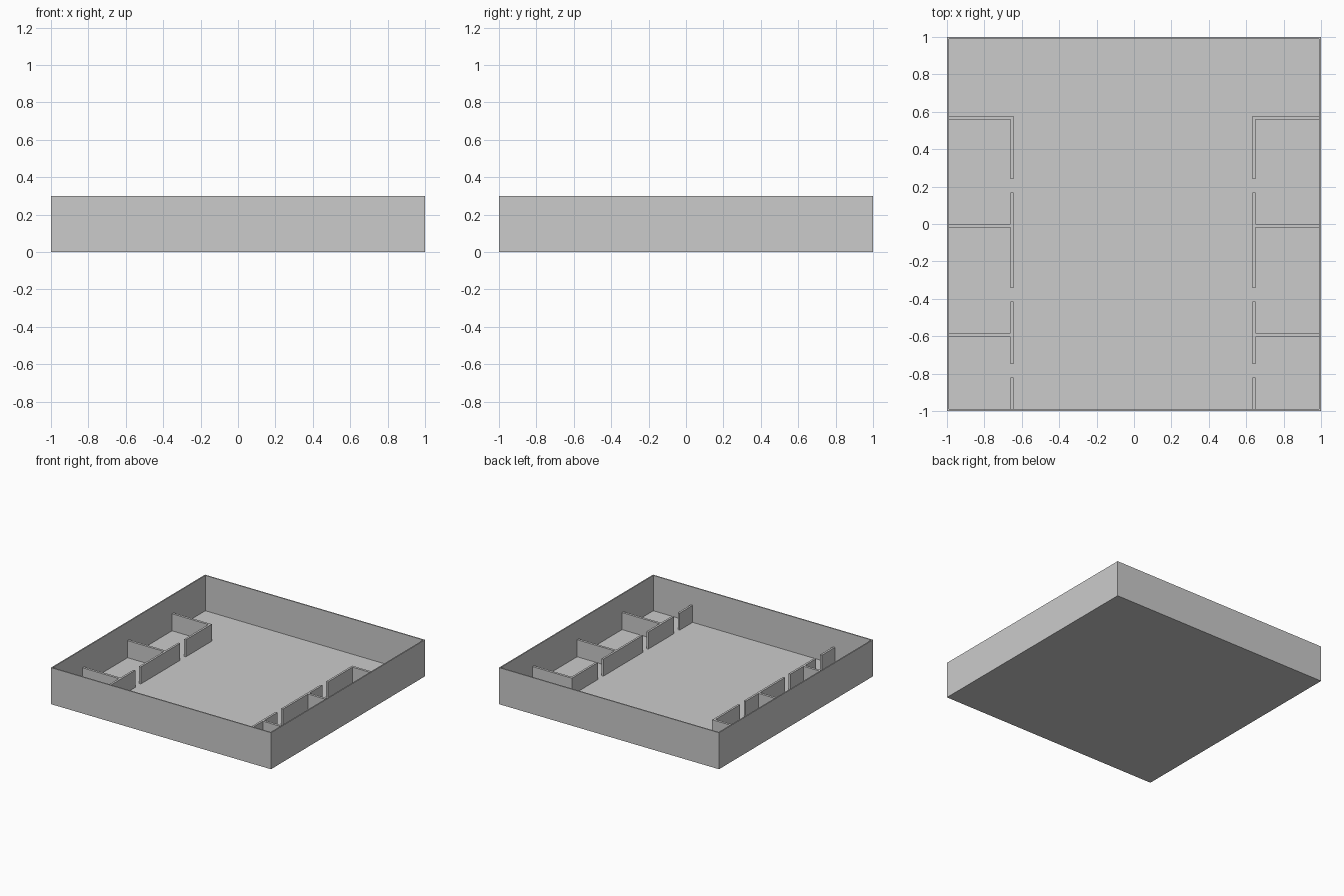
import bpy

if "Cube" in bpy.data.objects:
    bpy.data.objects.remove(bpy.data.objects["Cube"])


def box(name, x, y, z):
    """Box spanning the given (low, high) ranges."""
    bpy.ops.mesh.primitive_cube_add(
        size=1, location=[(r[0] + r[1]) / 2 for r in (x, y, z)])
    ob = bpy.context.object
    ob.name = name
    ob.scale = [r[1] - r[0] for r in (x, y, z)]
    bpy.ops.object.transform_apply(location=False, rotation=False, scale=True)
    return ob


FLOOR = 0.01   # floor thickness
T = 0.01       # outer wall thickness
H = 0.30       # outer wall top
INNER = 0.15   # inner wall top
outer_z, inner_z = (FLOOR, H), (FLOOR, INNER)

# Floor slab
box("floor", (-1, 1), (-1, 1), (0, FLOOR))

# Outer walls
box("front_wall", (-1, 1), (-1, -1 + T), outer_z)
box("back_wall", (-1, 1), (1 - T, 1), outer_z)
box("left_wall", (-1, -1 + T), (-1 + T, 1 - T), outer_z)
box("right_wall", (1 - T, 1), (-1 + T, 1 - T), outer_z)

# Rooms on each side: corridor walls broken by doorways, plus cross partitions
corridor_runs = [(-0.99, -0.822), (-0.748, -0.415), (-0.343, 0.168), (0.24, 0.578)]
partition_runs = [(-0.604, -0.584), (-0.02, 0.0), (0.558, 0.578)]
sides = {
    "left": ((-0.66, -0.643), (-0.99, -0.66)),
    "right": ((0.633, 0.65), (0.65, 0.99)),
}
for side, (wall_x, partition_x) in sides.items():
    for i, run in enumerate(corridor_runs, 1):
        box(f"{side}_corridor_wall_{i}", wall_x, run, inner_z)
    for i, run in enumerate(partition_runs, 1):
        box(f"{side}_partition_{i}", partition_x, run, inner_z)
